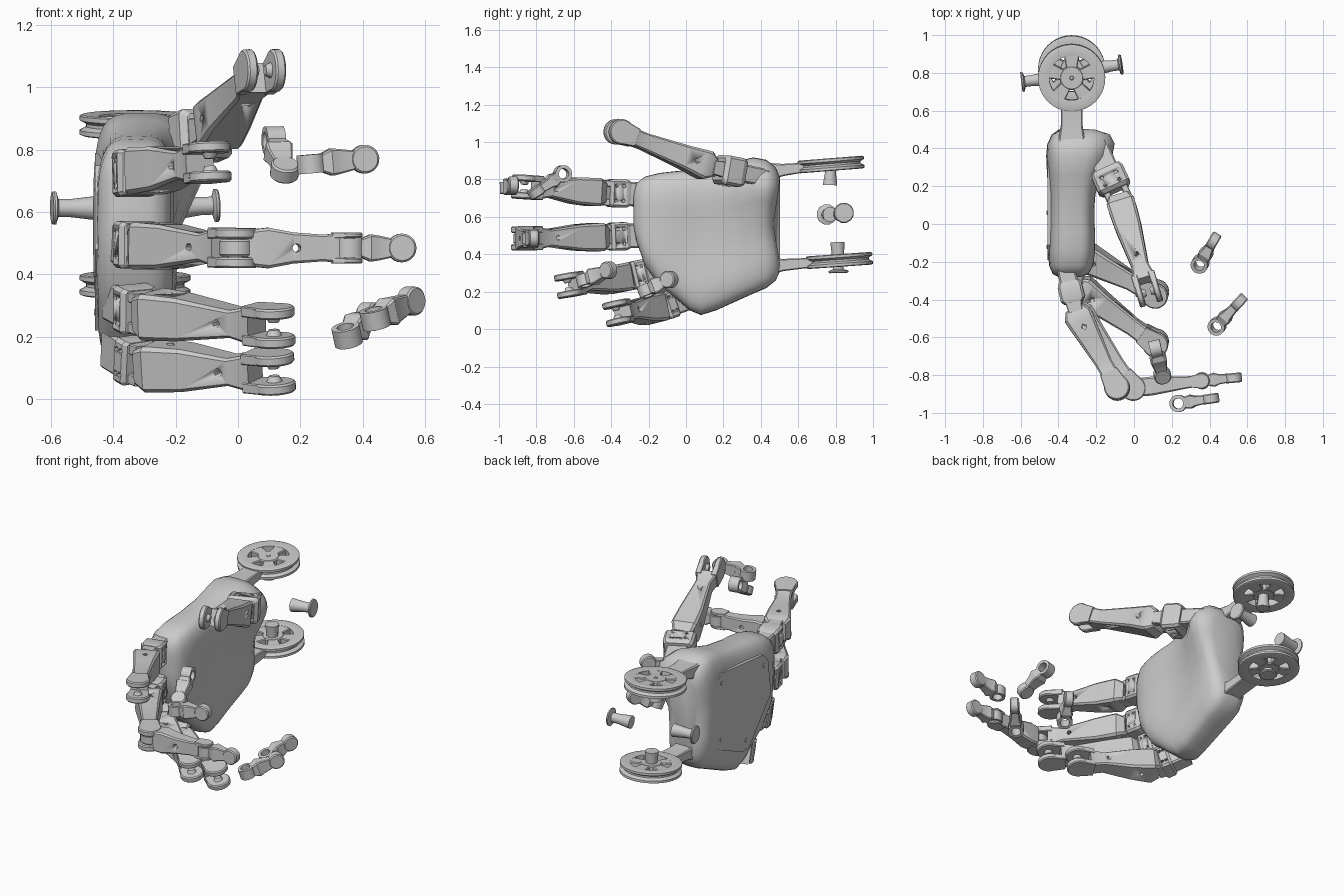
import bpy, bmesh, math
from mathutils import Vector, Matrix

if "Cube" in bpy.data.objects:
    bpy.data.objects.remove(bpy.data.objects["Cube"])

def frame(a, d, up=(0, 0, 1)):
    """local x = d, local z = hinge axis"""
    x = Vector(d).normalized()
    z = Vector(up)
    z = (z - x * z.dot(x)).normalized()
    y = z.cross(x)
    m = Matrix((x, y, z)).transposed().to_4x4()
    m.translation = Vector(a)
    return m

def finish(name, bm, m=Matrix(), angle=35):
    bmesh.ops.transform(bm, matrix=m, verts=bm.verts)
    bmesh.ops.recalc_face_normals(bm, faces=bm.faces)
    me = bpy.data.meshes.new(name)
    bm.to_mesh(me)
    bm.free()
    ob = bpy.data.objects.new(name, me)
    bpy.context.collection.objects.link(ob)
    bpy.ops.object.select_all(action='DESELECT')
    ob.select_set(True)
    bpy.context.view_layer.objects.active = ob
    bpy.ops.object.shade_smooth_by_angle(angle=math.radians(angle))
    return ob

def skin(bm, rings, cap=True, loop=False):
    rv = [[bm.verts.new(p) for p in r] for r in rings]
    n = len(rv[0])
    for i in range(len(rv) - (0 if loop else 1)):
        p, q = rv[i], rv[(i + 1) % len(rv)]
        for k in range(n):
            bm.faces.new((p[k], p[(k + 1) % n], q[(k + 1) % n], q[k]))
    if cap and not loop:
        bm.faces.new(rv[0])
        bm.faces.new(rv[-1])

def loft(name, m, secs, c=.18, z0=0):
    """chamfered rectangular sections (t, width, height)"""
    rings = []
    for t, w, h in secs:
        w, h = w / 2, h / 2
        k = c * min(w, h)
        q = [(w, h - k), (w - k, h), (k - w, h), (-w, h - k),
             (-w, k - h), (k - w, -h), (w - k, -h), (w, k - h)]
        rings.append([Vector((t, y, z + z0)) for y, z in q])
    bm = bmesh.new()
    skin(bm, rings)
    return finish(name, bm, m, 25)

def revolve(name, m, prof, n=24, loop=False):
    """profile of (radius, height) around local z"""
    bm = bmesh.new()
    skin(bm, [[Vector((r * math.cos(i * math.tau / n), r * math.sin(i * math.tau / n), z))
               for i in range(n)] for r, z in prof], True, loop)
    return finish(name, bm, m)

def disc(name, m, t, r, h, z=0, n=24):
    e = min(.006, h / 4)
    return revolve(name, m @ Matrix.Translation((t, 0, z)),
                   [(r - e, -h / 2), (r, -h / 2 + e), (r, h / 2 - e), (r - e, h / 2)], n)

def drill(ob, m, spots, axis, r=.013, n=8, depth=.3):
    """holes through a part at (t, offset)"""
    bm = bmesh.new()
    for t, o in spots:
        tr = Matrix.Translation((t, o, 0)) if axis == 'z' else \
            Matrix.Translation((t, 0, o)) @ Matrix.Rotation(math.pi / 2, 4, 'X')
        bmesh.ops.create_cone(bm, cap_ends=True, segments=n, radius1=r, radius2=r,
                              depth=depth, matrix=tr)
    cut = finish(ob.name + "_cutter", bm, m)
    cut.hide_render = True
    cut.hide_viewport = True
    mod = ob.modifiers.new("holes", 'BOOLEAN')
    mod.operation = 'DIFFERENCE'
    mod.object = cut

def fork(name, m, L, r, h, th):
    """two rounded cheeks with tapered pins"""
    for s in (-1, 1):
        z = s * (h - th) / 2
        loft(name + "_cheek", m, [(L - 1.35 * r, 1.45 * r, th), (L, 1.9 * r, th)], .2, z)
        disc(name + "_cheek_round", m, L, r, th, z)
        revolve(name + "_pin", m @ Matrix.Translation((L, 0, 0)),
                [(r * .5, z), (r * .25, s * .012)], 12)

def proximal(name, a, b, up):
    m = frame(a, Vector(b) - Vector(a), up)
    L = (Vector(b) - Vector(a)).length
    body = loft(name, m, [(-.015, .10, .11), (.03, .155, .15), (.06, .15, .15), (.16, .125, .14),
                          (L - .15, .09, .09), (L - .09, .09, .115), (L - .068, .1, .125)])
    drill(body, m, [(L * .62, 0)], 'y')
    drill(body, m, [(.1, 0)], 'z', .016, 4)
    fork(name + "_fork", m, L, .068, .128, .034)

def knuckle(name, p, a, up, k=1):
    p, a = Vector(p), Vector(a)
    m = frame(p, a - p, up)
    L = (a - p).length
    loft(name + "_tab", m, [(-.06, .09, .13), (L * .5, .1, .13)])
    blk = loft(name + "_block", m, [(L * .3, .11 * k, .13 * k), (L * .4, .13 * k, .15 * k),
                                    (L * .72, .13 * k, .15 * k), (L * .8, .1 * k, .14)])
    sp = [(L * .48, -.04), (L * .48, .04), (L * .66, -.04), (L * .66, .04)]
    drill(blk, m, sp, 'y', .01)
    for s in (-1, 1):
        loft(name + "_lug", m, [(L * .7, .09, .035), (L + .005, .075, .035)], .2, s * .05)

def distal(name, a, tip, up):
    a, tip = Vector(a), Vector(tip)
    m = frame(a, tip - a, up)
    L = (tip - a).length
    revolve(name + "_eye", m, [(.028, -.03), (.046, -.03), (.046, .03), (.028, .03)], 16, True)
    loft(name + "_body", m, [(.034, .06, .06), (.065, .075, .088), (.09, .055, .08),
                             (L - .03, .045, .06), (L, .045, .06)])
    disc(name + "_pad", m @ Matrix.Translation((L, 0, 0)) @ Matrix.Rotation(math.pi / 2, 4, 'X'),
         0, .046, .052)

# Palm: lofted along y from (y, zmin, zmax, xmin, xmax)
def gauss(a, b):
    return math.exp(-a * a - b * b)

stations = [(-.28, .55, .72, -.40, -.28), (-.265, .47, .78, -.43, -.24), (-.22, .34, .815, -.45, -.215),
            (-.14, .23, .835, -.455, -.2), (-.05, .16, .845, -.455, -.195), (.02, .10, .85, -.455, -.195),
            (.08, .075, .86, -.455, -.195), (.16, .1, .87, -.455, -.195), (.26, .145, .895, -.46, -.195),
            (.36, .19, .918, -.465, -.19), (.43, .22, .905, -.46, -.195), (.48, .26, .865, -.44, -.21),
            (.505, .31, .81, -.41, -.25)]
rings = []
for y, z0, z1, x0, x1 in stations:
    ring = []
    for i in range(40):
        t = i * math.tau / 40
        c, s = math.cos(t), math.sin(t)
        px = (x0 + x1) / 2 + (x1 - x0) / 2 * math.copysign(abs(c) ** .54, c)
        pz = (z0 + z1) / 2 + (z1 - z0) / 2 * math.copysign(abs(s) ** .56, s)
        f = max(0, min(1, (px + .42) / .2))
        px += f * (.1 * gauss((y - .43) / .16, (pz - .77) / .16)
                   - .035 * gauss((y - .1) / .2, (pz - .48) / .2))
        py = y - max(0, y - .38) * .3 * gauss(0, (pz - .57) / .15)
        ring.append(Vector((px, py, pz)))
    rings.append(ring)
bm = bmesh.new()
skin(bm, rings)
finish("palm", bm, angle=50)

# Back cover with screws
bm = bmesh.new()
outline = [(-.19, .48), (-.16, .7), (-.11, .75), (.3, .79), (.36, .75), (.37, .38), (.33, .32), (.1, .22), (.03, .22)]
skin(bm, [[Vector((x, y, z)) for y, z in outline] for x in (-.43, -.459)])
finish("back_cover", bm)
for y, z in ((-.12, .68), (.3, .73), (.31, .38), (.06, .28)):
    disc("cover_screw", frame((-.457, y, z), (0, 1, 0), (-1, 0, 0)), 0, .012, .01, n=10)

# Wrist pulleys with support arms
for name, c, tilt, root in (("upper", (-.33, .775, .88), 4.5, (-.33, .42, .84)),
                            ("lower", (-.33, .82, .367), 4, (-.33, .42, .335))):
    m = Matrix.Translation(c) @ Matrix.Rotation(math.radians(tilt), 4, 'X')
    revolve(name + "_pulley_rim", m, [(.118, -.028), (.168, -.034), (.178, -.03), (.178, -.016), (.158, -.005),
                                      (.158, .005), (.178, .016), (.178, .03), (.168, .034), (.118, .028)], 40, True)
    disc(name + "_pulley_hub", m, 0, .064, .058)
    disc(name + "_pulley_boss", m, 0, .014, .066, n=12)
    for k in range(5):
        loft(name + "_spoke", m @ Matrix.Rotation(math.radians(-54 + 72 * k), 4, 'Z'),
             [(.03, .05, .054), (.13, .085, .054)])
    d = Vector(c) - Vector(root)
    loft(name + "_pulley_arm", frame(root, d), [(0, .15, .1), (.1, .115, .065), (d.length - .13, .115, .05)])

# Wrist pegs: wide flange outside, stem pointing at the wrist centre
for flange, end in (((-.597, .752, .613), (-.455, .77, .613)), ((-.063, .845, .622), (-.2, .825, .615)),
                    ((-.33, .775, .9), (-.33, .77, .77)), ((-.33, .815, .30), (-.33, .81, .465))):
    d = Vector(end) - Vector(flange)
    m = frame(flange, d.orthogonal(), d)
    revolve("wrist_peg", m, [(.05, 0), (.055, .005), (.055, .012), (.03, .02), (.03, .06), (.04, d.length)], 12)

# Fingers: palm joint, base, first joint, hinge axis
fingers = (("index", (-.36, -.24, .72), (-.31, -.46, .73), (-.09, -.865, .76), (0, 0, 1)),
           ("middle", (-.36, -.25, .5), (-.305, -.45, .492), (-.005, -.868, .485), (0, 0, 1)),
           ("ring", (-.37, -.18, .31), (-.3, -.33, .275), (.115, -.63, .235), (0, -.2, 1)),
           ("pinky", (-.37, -.04, .15), (-.3, -.15, .11), (.115, -.37, .087), (0, -.25, 1)),
           ("thumb", (-.18, .36, .82), (-.075, .13, .865), (.075, -.36, 1.055), (.95, .3, 0)))
for name, p, a, b, up in fingers:
    knuckle(name + "_knuckle", p, a, up, 1.2 if name == "thumb" else 1)
    proximal(name + "_proximal", a, b, up)

# Middle finger second segment
m = frame((-.005, -.868, .485), (.365, .038, 0))
disc("middle_second_eye", m, 0, .055, .055)
seg = loft("middle_second", m, [(.03, .07, .06), (.055, .1, .12), (.1, .1, .13), (.18, .085, .1),
                                (.28, .065, .085), (.33, .06, .095)])
drill(seg, m, [(.19, 0)], 'y', .014)
fork("middle_second_fork", m, .365, .042, .1, .018)

# Fingertips
distal("middle_tip", (.36, -.83, .485), (.525, -.815, .485), (0, 0, 1))
distal("index_tip", (.235, -.95, .755), (.405, -.925, .77), (0, 0, 1))
distal("ring_tip", (.44, -.54, .26), (.555, -.415, .315), (0, 0, 1))
distal("pinky_tip", (.35, -.21, .205), (.42, -.09, .265), (0, 0, 1))
distal("thumb_tip", (.115, -.66, .83), (.15, -.8, .735), (.95, .2, 0))
